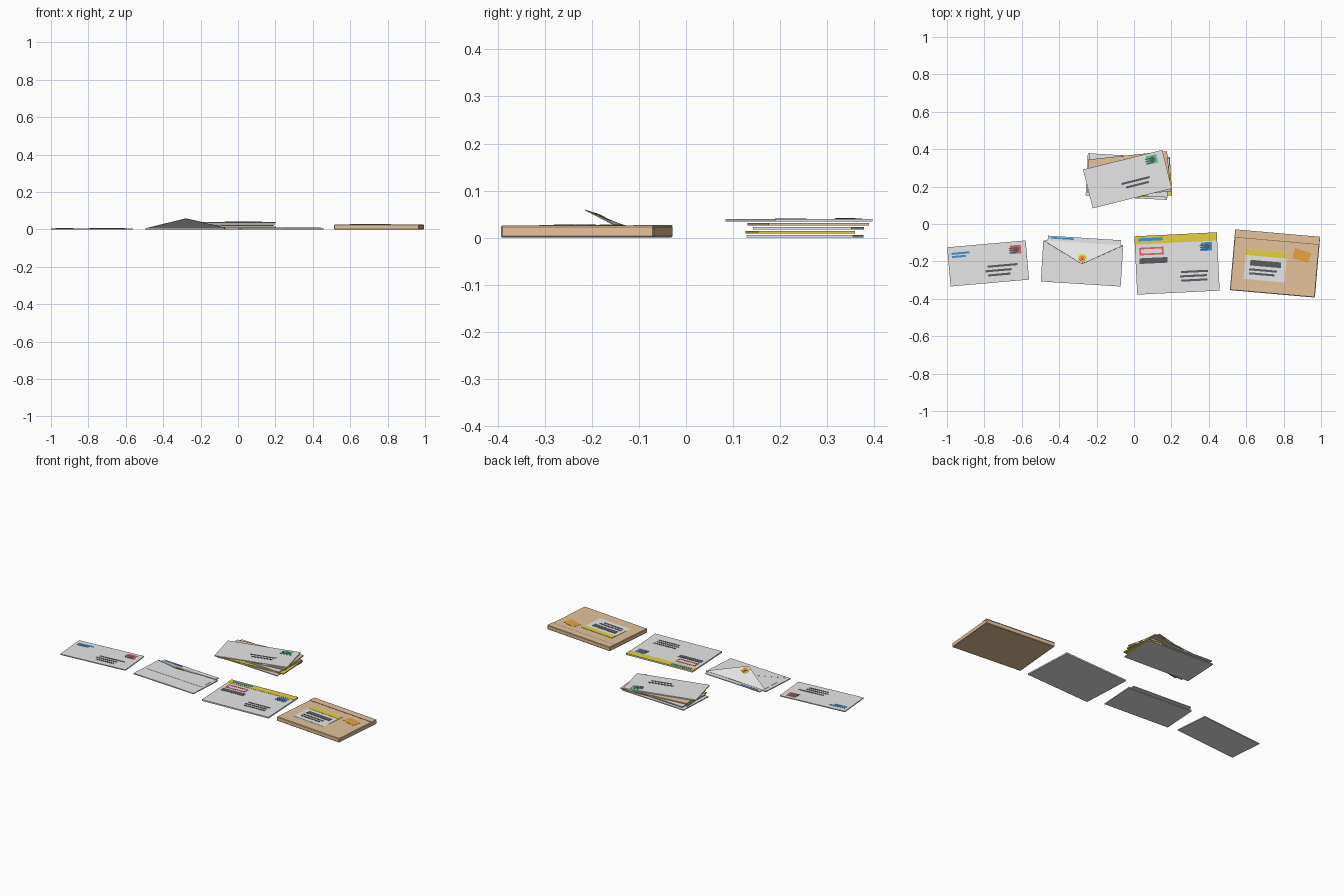
import bpy
import bmesh
from math import cos, sin, pi, radians
from mathutils import Matrix, Vector

if "Cube" in bpy.data.objects:
    bpy.data.objects.remove(bpy.data.objects["Cube"], do_unlink=True)


def material(name, r, g, b):
    m = bpy.data.materials.new(name)
    m.use_nodes = True
    m.diffuse_color = (r, g, b, 1)
    m.node_tree.nodes["Principled BSDF"].inputs["Base Color"].default_value = (r, g, b, 1)
    return m


PAPER = material("white_paper", .8, .8, .8)
KRAFT = material("kraft_tan", .78, .54, .33)
BROWN = material("fold_brown", .2, .13, .07)
YELLOW = material("yellow", .8, .63, .05)
INK = material("dark_ink", .1, .107, .125)
BLUE = material("blue", .045, .3, .7)
RED = material("red", .8, .12, .12)
GREEN = material("green", .09, .62, .22)
ORANGE = material("orange", .85, .39, .06)
THIN = .0012


def frame(x, y, z, deg):
    return Matrix.Translation((x, y, z)) @ Matrix.Rotation(radians(deg), 4, "Z")


def prism(name, base, points, z, t, mat):
    """Extrude a flat outline upward from height z by thickness t."""
    bm = bmesh.new()
    face = bm.faces.new([bm.verts.new((x, y, z)) for x, y in points])
    top = bmesh.ops.extrude_face_region(bm, geom=[face])["geom"]
    bmesh.ops.translate(bm, vec=(0, 0, t), verts=[v for v in top if isinstance(v, bmesh.types.BMVert)])
    bmesh.ops.recalc_face_normals(bm, faces=bm.faces)
    mesh = bpy.data.meshes.new(name)
    bm.to_mesh(mesh)
    bm.free()
    mesh.materials.append(mat)
    ob = bpy.data.objects.new(name, mesh)
    ob.matrix_world = base
    bpy.context.collection.objects.link(ob)
    return ob


def plate(name, base, x, y, w, h, z, t, mat, deg=0):
    a, b = w / 2, h / 2
    spot = base @ frame(x, y, 0, deg)
    return prism(name, spot, [(-a, -b), (a, -b), (a, b), (-a, b)], z, t, mat)


def disc(name, base, x, y, z, t, mat, radius, n=12, inner=1):
    pts = [(x + cos(i * 2 * pi / n) * radius * (inner if i % 2 else 1),
            y + sin(i * 2 * pi / n) * radius * (inner if i % 2 else 1)) for i in range(n)]
    return prism(name, base, pts, z, t, mat)


def lines(name, base, rows, z, mat=INK, h=.011):
    for x, y, w in rows:
        plate(name, base, x, y, w, h, z, THIN, mat)


def stamp(name, base, x, y, z, mat):
    # Coloured stamp with a postmark over its left half
    plate(name, base, x, y, .058, .046, z, THIN, mat)
    disc(name + "_postmark", base, x + .003, y, z, THIN * 1.6, INK, .015)
    for i in (-1, 0, 1):
        plate(name + "_cancel_bar", base, x - .016, y - .004 + i * .012, .04, .006, z, THIN * 1.5, INK)


# Small addressed letter
f = frame(-.78, -.211, 0, 5)
plate("small_letter", f, 0, 0, .421, .21, 0, .006, PAPER)
lines("small_letter_sender", f, [(-.142, .068, .096), (-.152, .051, .075)], .006, BLUE)
lines("small_letter_address", f, [(.076, -.017, .16), (.053, -.041, .14), (.055, -.064, .12)], .006)
stamp("small_letter_stamp", f, .153, .062, .006, RED)

# Open envelope with a letter peeking out
f = frame(-.278, -.211, 0, -3.6)
plate("open_envelope", f, 0, 0, .428, .22, 0, .006, PAPER)
prism("envelope_pocket", f, [(-.21, -.108), (.21, -.108), (0, .004)], .006, .0006, PAPER)
plate("inner_letter", f, .004, .06, .39, .154, .002, .005, PAPER)
plate("inner_letter_heading", f, -.113, .127, .125, .009, .007, THIN, BLUE)

# Raised triangular flap and its seal
flap = f @ Matrix.Translation((0, .11, .007)) @ Matrix.Rotation(radians(-24), 4, "X")
prism("envelope_flap", flap, [(-.214, 0), (0, -.125), (.214, 0)], 0, .002, PAPER)
disc("seal_rim", flap, 0, -.091, .002, .001, YELLOW, .027, 24, .8)
disc("seal_centre", flap, 0, -.091, .002, .002, ORANGE, .017)
disc("seal_mark", flap, 0, -.091, .002, .003, RED, .01)

# Large letter with a yellow band
f = frame(.23, -.211, 0, 2.8)
plate("large_letter", f, 0, 0, .441, .312, 0, .008, PAPER)
plate("large_letter_band", f, 0, .134, .441, .044, .008, THIN, YELLOW)
plate("band_caption", f, -.135, .136, .13, .016, .008, THIN * 2, BLUE)
for s in (-1, 1):
    plate("notice_frame_row", f, -.133, .073 + s * .016, .13, .009, .008, THIN, RED)
    plate("notice_frame_side", f, -.133 + s * .06, .073, .01, .041, .008, THIN, RED)
plate("large_letter_notice", f, -.125, .022, .15, .03, .008, THIN, INK)
lines("large_letter_address", f, [(.091, -.047, .145), (.085, -.07, .145), (.088, -.093, .14)], .008)
stamp("large_letter_stamp", f, .162, .083, .008, BLUE)

# Padded kraft parcel
f = frame(.754, -.211, 0, -5)
body = plate("parcel_body", f, 0, 0, .456, .326, 0, .026, KRAFT)
bevel = body.modifiers.new("soft_edges", "BEVEL")
bevel.width = .003
bevel.segments = 1
plate("parcel_flap", f, 0, .143, .454, .04, .026, THIN, KRAFT)
plate("parcel_flap_fold", f, 0, .122, .452, .004, .026, THIN, BROWN)
plate("parcel_label", f, -.05, -.016, .22, .162, .026, THIN, PAPER)
plate("parcel_label_band", f, -.05, .048, .22, .032, .026, THIN * 2, YELLOW)
plate("parcel_label_bar", f, -.05, -.007, .165, .03, .026, THIN * 2, INK)
lines("parcel_label_line", f, [(-.06, -.043, .15), (-.065, -.064, .135)], .027)
plate("parcel_stamp", f, .138, .055, .09, .055, .026, THIN, ORANGE, -12)

# Pile of letters
pile = [("pile_letter_bottom", -.035, .253, -3, .436, .226, PAPER),
        ("pile_letter_yellow", -.02, .243, 3.5, .436, .206, YELLOW),
        ("pile_letter_middle", -.03, .26, -3.5, .43, .21, PAPER),
        ("pile_letter_kraft", -.024, .26, 6, .425, .215, KRAFT),
        ("pile_letter_top", -.035, .24, 14, .436, .213, PAPER)]
for i, (name, x, y, deg, w, h, mat) in enumerate(pile):
    f = frame(x, y, i * .0085, deg)
    plate(name, f, 0, 0, w, h, 0, .006, mat)
lines("pile_address", f, [(.04, -.018, .155), (.045, -.042, .125)], .006)
stamp("pile_stamp", f, .152, .07, .006, GREEN)
